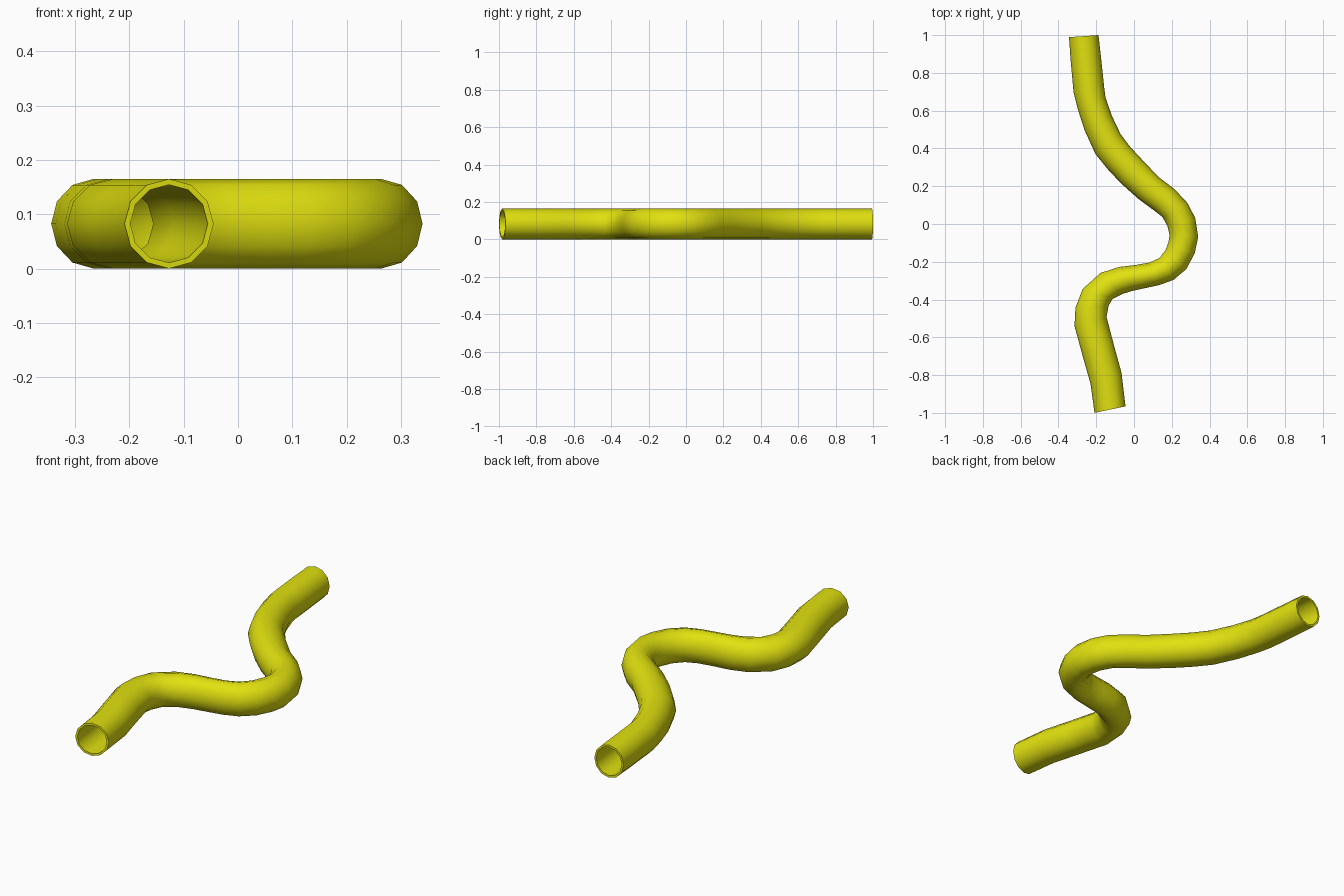
import bpy, bmesh, math
from mathutils import Vector

if "Cube" in bpy.data.objects:
    bpy.data.objects.remove(bpy.data.objects["Cube"])

SIDES = 12
HEIGHT = 0.0825       # vertical radius of the tube
BORE = 0.87           # inner radius relative to outer

# Plan-view stations: left edge x, y and right edge x, y (hundredths)
STATIONS = [
    (-20.9, -100, -4.5, -96.5), (-23, -84.7, -6.6, -78.8),
    (-27.2, -69.8, -10.8, -63.5), (-31.5, -54, -14.5, -49.2),
    (-31, -44.4, -13.5, -43.4), (-27.2, -34.4, -11.4, -39.7),
    (-17.7, -25.9, -6.1, -37), (-7.7, -22.7, -0.8, -35.4),
    (0.8, -21.7, 6.1, -33.9), (8.2, -20.4, 13.5, -32.3),
    (13.5, -18, 20.9, -29.6), (16.7, -13.8, 27.8, -23.8),
    (18.3, -9.5, 32.2, -15.3), (18.8, -5.8, 34, -6.9),
    (17.7, -1.1, 32.4, 3.2), (15.1, 3.7, 28.3, 11.1),
    (10.3, 7.4, 21.4, 18.5), (2.4, 13.2, 13, 24.9),
    (-7.1, 21.7, 5, 33.3), (-14, 29.1, -1.9, 40.7),
    (-20.4, 37, -7.1, 47.6), (-26.2, 49.7, -11.9, 57.7),
    (-29.6, 60.3, -15.1, 67.2), (-32, 69.8, -15.8, 72.5),
    (-33.6, 87.3, -17.7, 90.5), (-34.4, 98.9, -18.8, 100),
]

bm = bmesh.new()


def ring(station, scale):
    """Section loop spanning the left and right edges of one station."""
    lx, ly, rx, ry = (v / 100 for v in station)
    centre = Vector(((lx + rx) / 2, (ly + ry) / 2, HEIGHT))
    side = Vector(((rx - lx) / 2, (ry - ly) / 2, 0)) * scale
    up = Vector((0, 0, HEIGHT * scale))
    angles = [2 * math.pi * i / SIDES for i in range(SIDES)]
    return [bm.verts.new(centre + side * math.cos(a) + up * math.sin(a)) for a in angles]


def bridge(a, b):
    for i in range(SIDES):
        j = (i + 1) % SIDES
        bm.faces.new((a[i], a[j], b[j], b[i]))


# Outer wall, inner wall and the two end rims
outer = [ring(s, 1.0) for s in STATIONS]
inner = [ring(s, BORE) for s in STATIONS]
for wall in (outer, inner):
    for a, b in zip(wall, wall[1:]):
        bridge(a, b)
for end in (0, -1):
    bridge(outer[end], inner[end])
bmesh.ops.recalc_face_normals(bm, faces=bm.faces[:])

mesh = bpy.data.meshes.new("curved_tube")
bm.to_mesh(mesh)
bm.free()
tube = bpy.data.objects.new("curved_tube", mesh)
bpy.context.collection.objects.link(tube)

yellow = bpy.data.materials.new("yellow")
yellow.diffuse_color = (0.75, 0.75, 0.005, 1)
yellow.use_nodes = True
yellow.node_tree.nodes["Principled BSDF"].inputs["Base Color"].default_value = yellow.diffuse_color
mesh.materials.append(yellow)

# Smooth walls with crisp end rims
bpy.context.view_layer.objects.active = tube
tube.select_set(True)
bpy.ops.object.shade_smooth_by_angle(angle=math.radians(50))
